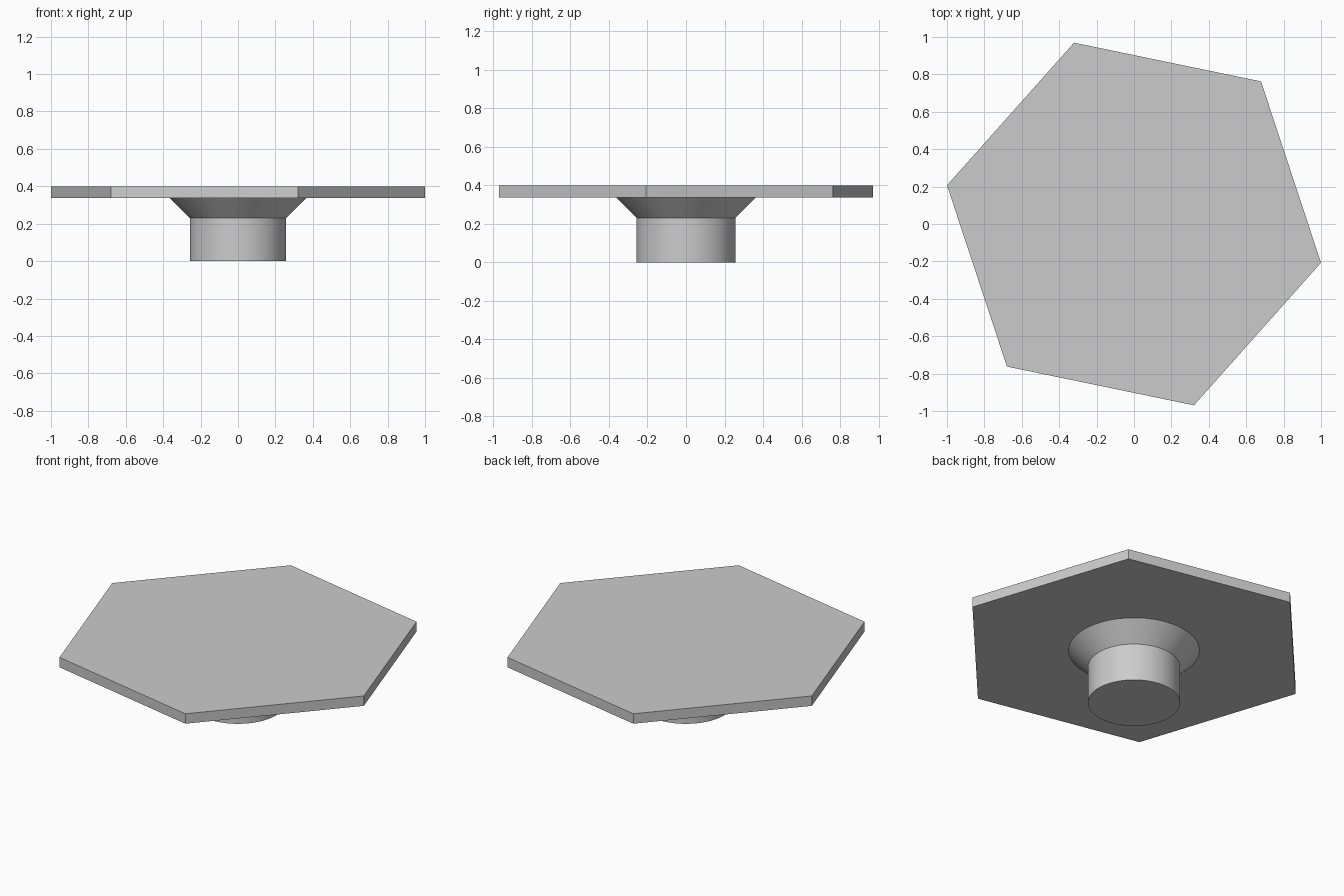
import bpy
import bmesh
from math import cos, sin, radians, tau

cube = bpy.data.objects.get("Cube")
if cube:
    bpy.data.objects.remove(cube, do_unlink=True)

grey = bpy.data.materials.new("plain grey")
grey.use_nodes = True
colour = (0.6, 0.6, 0.6, 1)
grey.diffuse_color = colour
grey.node_tree.nodes["Principled BSDF"].inputs["Base Color"].default_value = colour


def stacked_rings(name, profile, sides, turn=0.0):
    """Closed solid from (radius, height) rings, listed bottom to top."""
    bm = bmesh.new()
    rings = []
    for r, z in profile:
        angles = [turn + tau * i / sides for i in range(sides)]
        rings.append([bm.verts.new((r * cos(a), r * sin(a), z)) for a in angles])
    for low, high in zip(rings, rings[1:]):
        for i in range(sides):
            j = (i + 1) % sides
            bm.faces.new((low[i], low[j], high[j], high[i]))
    bm.faces.new(rings[0][::-1])
    bm.faces.new(rings[-1])
    mesh = bpy.data.meshes.new(name)
    bm.to_mesh(mesh)
    bm.free()
    mesh.materials.append(grey)
    obj = bpy.data.objects.new(name, mesh)
    bpy.context.collection.objects.link(obj)
    return obj


# Hexagonal plate, turned slightly about the vertical
plate_bottom, plate_top = 0.337, 0.398
stacked_rings("hexagonal_plate", [(1.021, plate_bottom), (1.021, plate_top)],
              6, radians(-11.7))

# Round post flaring out under the plate
post = stacked_rings("flared_post",
                     [(0.257, 0), (0.257, 0.23), (0.364, plate_bottom)], 96)
bpy.ops.object.select_all(action="DESELECT")
post.select_set(True)
bpy.context.view_layer.objects.active = post
bpy.ops.object.shade_smooth_by_angle(angle=radians(30))
